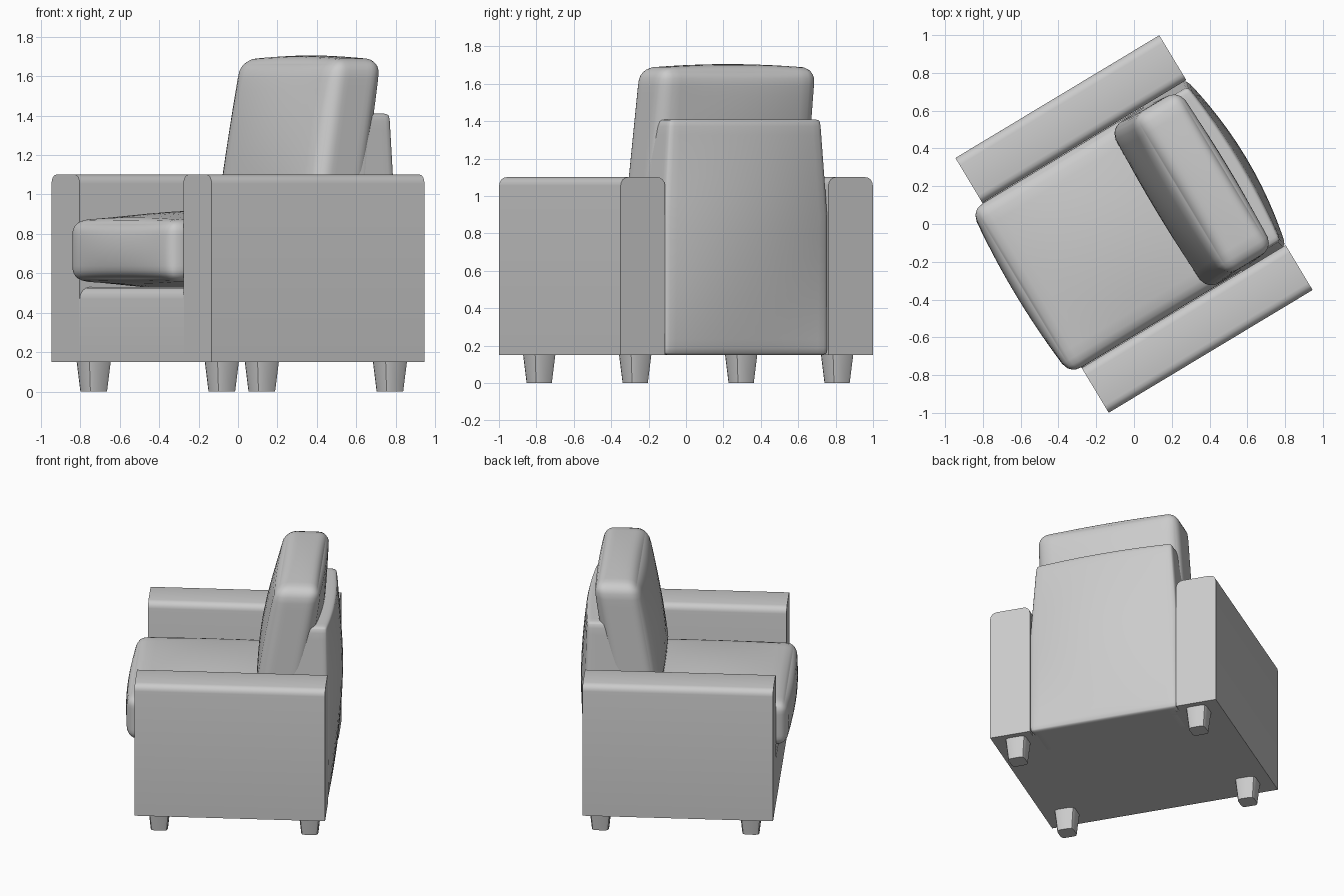
import bpy, bmesh, math
from mathutils import Vector, Matrix

if "Cube" in bpy.data.objects:
    bpy.data.objects.remove(bpy.data.objects["Cube"])

# The chair is modelled facing -y, then every part is turned about z
TURN = Matrix.Rotation(math.radians(-58.96), 4, 'Z')


def finish(name, bm, angle=40):
    bmesh.ops.recalc_face_normals(bm, faces=bm.faces)
    bm.transform(TURN)
    me = bpy.data.meshes.new(name)
    bm.to_mesh(me)
    bm.free()
    ob = bpy.data.objects.new(name, me)
    bpy.context.collection.objects.link(ob)
    bpy.ops.object.select_all(action='DESELECT')
    bpy.context.view_layer.objects.active = ob
    ob.select_set(True)
    bpy.ops.object.shade_smooth_by_angle(angle=math.radians(angle))
    return ob


def soft_box(name, centre, half, r, bulge=(0, 0, 0), deform=None):
    """Rounded box whose faces swell outward, with an optional deform."""
    bm = bmesh.new()
    bmesh.ops.create_cube(bm, size=2)
    bmesh.ops.subdivide_edges(bm, edges=bm.edges[:], cuts=17, use_grid_fill=True)
    for v in bm.verts:
        t = Vector(math.sin(c * math.pi / 2) for c in v.co)
        p = Vector(t[i] * half[i] for i in range(3))
        inner = Vector(max(-half[i] + r, min(half[i] - r, p[i])) for i in range(3))
        d = p - inner
        if d.length > 1e-6:
            p = inner + d.normalized() * r
        for i in range(3):
            j, k = (i + 1) % 3, (i + 2) % 3
            p[i] += bulge[i] * t[i] * (1 - t[j] ** 2) * (1 - t[k] ** 2)
        p += Vector(centre)
        v.co = deform(p) if deform else p
    return finish(name, bm, 60)


def extrude_profile(name, pts, y0, y1):
    """Extrude an x-z outline along y."""
    bm = bmesh.new()
    f = bm.faces.new([bm.verts.new((x, y0, z)) for x, z in pts])
    ext = bmesh.ops.extrude_face_region(bm, geom=[f])
    for v in ext['geom']:
        if isinstance(v, bmesh.types.BMVert):
            v.co.y = y1
    return finish(name, bm)


# Arms: slabs with rounded long top edges
def arm_outline(s):
    x0, x1, z0, z1, r = 0.51, 0.787, 0.15, 1.10, 0.045
    pts = [(x0, z0), (x1, z0)]
    for cx, start in ((x1 - r, 0), (x0 + r, 90)):
        for i in range(5):
            a = math.radians(start + 22.5 * i)
            pts.append((cx + r * math.cos(a), z1 - r + r * math.sin(a)))
    return [(s * x, z) for x, z in pts]


for side, s in (("left", -1), ("right", 1)):
    extrude_profile(side + "_arm", arm_outline(s), -0.63, 0.63)

# Base between the arms, front top edge rounded
bm = bmesh.new()
bmesh.ops.create_cube(bm, size=1, matrix=Matrix.Translation((0, -0.03, 0.34))
                      @ Matrix.Diagonal((1.03, 1.2, 0.38, 1)))
edge = [e for e in bm.edges if all(v.co.y < -0.5 and v.co.z > 0.5 for v in e.verts)]
bmesh.ops.bevel(bm, geom=edge, offset=0.06, segments=4, profile=0.5, affect='EDGES')
finish("base", bm)


# Backrest: narrows and thins to the top, rear face bows outward
def shape_back(p):
    h = max(0.0, (p.z - 0.9) / 0.51)
    u = max(0.0, 1 - (p.x / 0.51) ** 2)
    rear = (p.y - 0.36) / 0.27
    bow = math.sin(math.pi * min(1, max(0, (p.z - 0.15) / 1.5)))
    if rear > 0:
        p.y += rear * (0.06 * u * bow - 0.01 * h)
    else:
        p.y += -rear * (0.34 + 0.09 * h)
    p.x *= 1 - 0.075 * h
    return p


soft_box("backrest", (0, 0.36, 0.78), (0.512, 0.27, 0.63), 0.025, deform=shape_back)

# Seat cushion
soft_box("seat_cushion", (0, -0.14, 0.715), (0.507, 0.56, 0.155), 0.065,
         (0, 0.03, 0.05))


# Back cushion, leaning back
def lean(p):
    p.y += 0.17 * (p.z - 1.27)
    p.x *= 1 - 0.03 * (p.z - 1.0)
    return p


soft_box("back_cushion", (0, 0.36, 1.265), (0.50, 0.15, 0.42), 0.075,
         (0, 0.045, 0.02), lean)

# Tapered feet with chamfered corners
for fname, fy in (("front", -0.475), ("back", 0.52)):
    for side, s in (("left", -1), ("right", 1)):
        bm = bmesh.new()
        bmesh.ops.create_cube(bm, size=1, matrix=Matrix.Translation((0, 0, 0.08))
                              @ Matrix.Diagonal((0.145, 0.145, 0.16, 1)))
        up = [e for e in bm.edges if abs(e.verts[0].co.z - e.verts[1].co.z) > 0.1]
        bmesh.ops.bevel(bm, geom=up, offset=0.03, segments=2, profile=0.5, affect='EDGES')
        for v in bm.verts:
            k = 0.77 if v.co.z < 0.05 else 1
            v.co = Vector((v.co.x * k + s * 0.63, v.co.y * k + fy, v.co.z))
        finish(f"{fname}_{side}_foot", bm)
